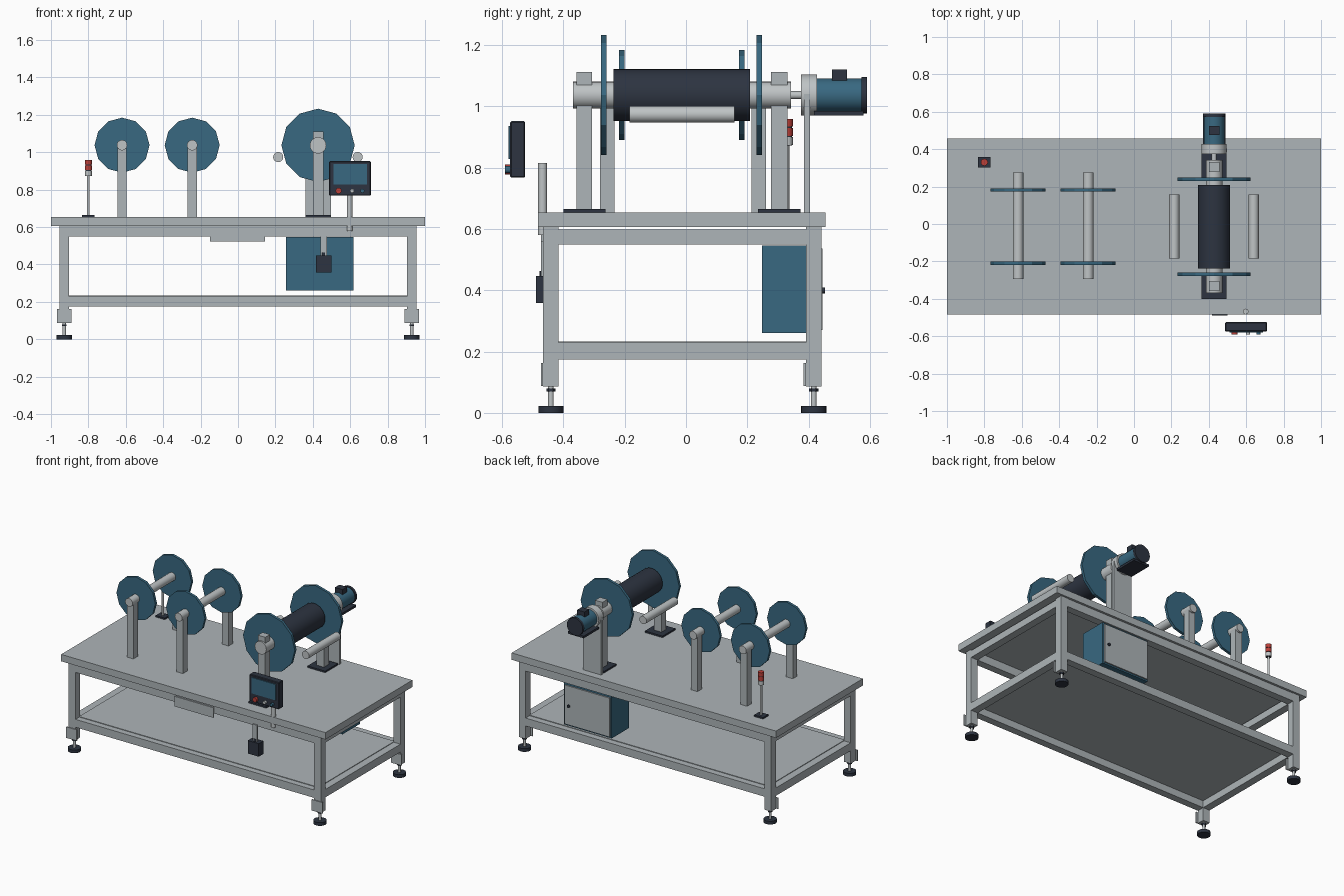
import bpy, math

if "Cube" in bpy.data.objects:
    bpy.data.objects.remove(bpy.data.objects["Cube"])


def material(name, rgb):
    m = bpy.data.materials.new(name)
    m.diffuse_color = (*rgb, 1)
    m.use_nodes = True
    m.node_tree.nodes["Principled BSDF"].inputs["Base Color"].default_value = m.diffuse_color
    return m


GREY = material("painted_grey", (0.42, 0.46, 0.48))
STEEL = material("bright_steel", (0.52, 0.55, 0.56))
BLUE = material("machine_blue", (0.04, 0.14, 0.22))
DARK = material("dark_slate", (0.026, 0.034, 0.052))
RED = material("signal_red", (0.50, 0.05, 0.04))


def box(name, mat, x, y, z, bevel=0):
    """Box from (min, max) ranges on each axis."""
    r = (x, y, z)
    bpy.ops.mesh.primitive_cube_add(size=1, location=[(a + b) / 2 for a, b in r])
    o = bpy.context.object
    o.name = name
    o.scale = [b - a for a, b in r]
    bpy.ops.object.transform_apply(location=False, rotation=False, scale=True)
    o.data.materials.append(mat)
    if bevel:
        m = o.modifiers.new("bevel", "BEVEL")
        m.width, m.segments = bevel, 1
    return o


def rod(name, mat, axis, centre, span, radius, sides=24):
    """Cylinder along y or z; centre holds the other two coordinates."""
    a, b = span
    mid = (a + b) / 2
    loc = (centre[0], mid, centre[1]) if axis == "y" else (*centre, mid)
    rot = (math.pi / 2, 0, 0) if axis == "y" else (0, 0, 0)
    bpy.ops.mesh.primitive_cylinder_add(vertices=sides, radius=radius, depth=b - a,
                                        location=loc, rotation=rot)
    o = bpy.context.object
    o.name = name
    o.data.materials.append(mat)
    if sides > 12:
        bpy.ops.object.shade_smooth_by_angle(angle=math.radians(35))
    return o


# Table top and lower shelf
box("table_top", GREY, (-1, 1), (-0.483, 0.456), (0.607, 0.654))
box("lower_shelf", GREY, (-0.905, 0.905), (-0.425, 0.40), (0.223, 0.233))

# Legs with levelling feet
LEGS_Y = ((-0.466, -0.416), (0.391, 0.443))
for sx in (-1, 1):
    xs = sorted((sx * 0.903, sx * 0.955))
    xc = sx * 0.929
    for ya, yb in LEGS_Y:
        yc = (ya + yb) / 2
        box("leg", GREY, xs, (ya, yb), (0.086, 0.607))
        box("foot_bracket", GREY, (xc - 0.04, xc + 0.04), (ya - 0.007, ya), (0.088, 0.163))
        rod("foot_stem", STEEL, "z", (xc, yc), (0.02, 0.088), 0.009, 16)
        rod("foot_nut", DARK, "z", (xc, yc), (0.07, 0.08), 0.015, 6)
        rod("foot_pad", DARK, "z", (xc, yc), (0, 0.022), 0.041)

# Upper and lower rails
for ya, yb in LEGS_Y:
    box("upper_long_rail", GREY, (-0.903, 0.903), (ya, yb), (0.55, 0.605))
    box("lower_long_rail", GREY, (-0.903, 0.903), (ya, yb), (0.175, 0.229))
for sx in (-1, 1):
    xs = sorted((sx * 0.903, sx * 0.955))
    box("upper_side_rail", GREY, xs, (-0.416, 0.391), (0.55, 0.598))
    box("lower_side_rail", GREY, xs, (-0.416, 0.391), (0.175, 0.229))

# Two small spools on post pairs
for x in (-0.62, -0.245):
    rod("spool_shaft", STEEL, "y", (x, 1.038), (-0.294, 0.275), 0.028)
    for ya in (-0.218, 0.173):
        rod("spool_disc", BLUE, "y", (x, 1.038), (ya, ya + 0.018), 0.147, 12)
    for ya in (-0.281, 0.213):
        box("spool_post", GREY, (x - 0.025, x + 0.025), (ya, ya + 0.048), (0.654, 1.04))

# Large driven drum
CX, CZ = 0.428, 1.037
rod("drum_shaft", STEEL, "y", (CX, CZ), (-0.368, 0.342), 0.044)
rod("drum", DARK, "y", (CX, CZ), (-0.237, 0.209), 0.085, 32)
for ya in (-0.277, 0.23):
    rod("drum_disc", BLUE, "y", (CX, CZ), (ya, ya + 0.018), 0.196, 12)
for ya, yb in ((-0.357, -0.306), (0.277, 0.331)):
    yc = (ya + yb) / 2
    box("drum_post", GREY, (CX - 0.028, CX + 0.028), (ya, yb), (0.654, 1.112))
    box("post_base", DARK, (CX - 0.067, CX + 0.067), (yc - 0.069, yc + 0.069), (0.654, 0.665))

# Guide rollers beside the drum
for x in (0.215, 0.64):
    rod("guide_roller", STEEL, "y", (x, 0.974), (-0.184, 0.158), 0.027)

# Drive motor and its support
box("motor_support", GREY, (0.36, 0.498), (0.385, 0.404), (0.654, 1.04))
rod("motor_shaft", STEEL, "y", (CX, CZ), (0.34, 0.38), 0.013, 16)
rod("motor_flange", STEEL, "y", (CX, CZ), (0.375, 0.427), 0.067)
rod("motor_body", BLUE, "y", (CX, CZ), (0.427, 0.573), 0.055)
rod("motor_end_cap", DARK, "y", (CX, CZ), (0.573, 0.59), 0.06)
box("terminal_box", DARK, (CX - 0.028, CX + 0.028), (0.476, 0.525), (1.08, 1.12))
box("motor_foot", DARK, (CX - 0.06, CX + 0.06), (0.417, 0.58), (0.97, 0.985))

# Signal tower
TX, TY = -0.80, 0.33
box("tower_base", DARK, (TX - 0.034, TX + 0.034), (TY - 0.028, TY + 0.028), (0.654, 0.665))
rod("tower_pole", STEEL, "z", (TX, TY), (0.665, 0.875), 0.007, 16)
rod("tower_core", DARK, "z", (TX, TY), (0.872, 0.955), 0.016, 16)
for za, mat in ((0.874, STEEL), (0.904, RED), (0.934, RED)):
    rod("tower_lamp", mat, "z", (TX, TY), (za, za + 0.026), 0.019, 16)

# Control panel
rod("panel_pole", STEEL, "z", (0.597, -0.468), (0.58, 0.816), 0.015, 16)
box("control_panel", DARK, (0.487, 0.711), (-0.574, -0.525), (0.768, 0.952), 0.004)
box("panel_screen", BLUE, (0.51, 0.69), (-0.58, -0.573), (0.828, 0.937))
for x, r, mat in ((0.538, 0.016, RED), (0.61, 0.011, STEEL), (0.665, 0.011, BLUE)):
    rod("panel_button", mat, "y", (x, 0.794), (-0.59, -0.573), r, 16)

# Blank front plate and hanging switch
box("front_plate", GREY, (-0.15, 0.145), (-0.474, -0.465), (0.523, 0.592))
box("switch_strap", GREY, (0.441, 0.475), (-0.474, -0.462), (0.447, 0.56))
box("switch_box", DARK, (0.417, 0.5), (-0.49, -0.44), (0.358, 0.447))
rod("switch_gland", DARK, "z", (0.458, -0.467), (0.445, 0.463), 0.011, 16)

# Electrical cabinet under the table, door at the back
box("cabinet", BLUE, (0.257, 0.617), (0.248, 0.436), (0.26, 0.547))
box("cabinet_door", GREY, (0.267, 0.607), (0.436, 0.445), (0.27, 0.536))
rod("door_knob", DARK, "y", (0.575, 0.40), (0.444, 0.453), 0.01, 16)
